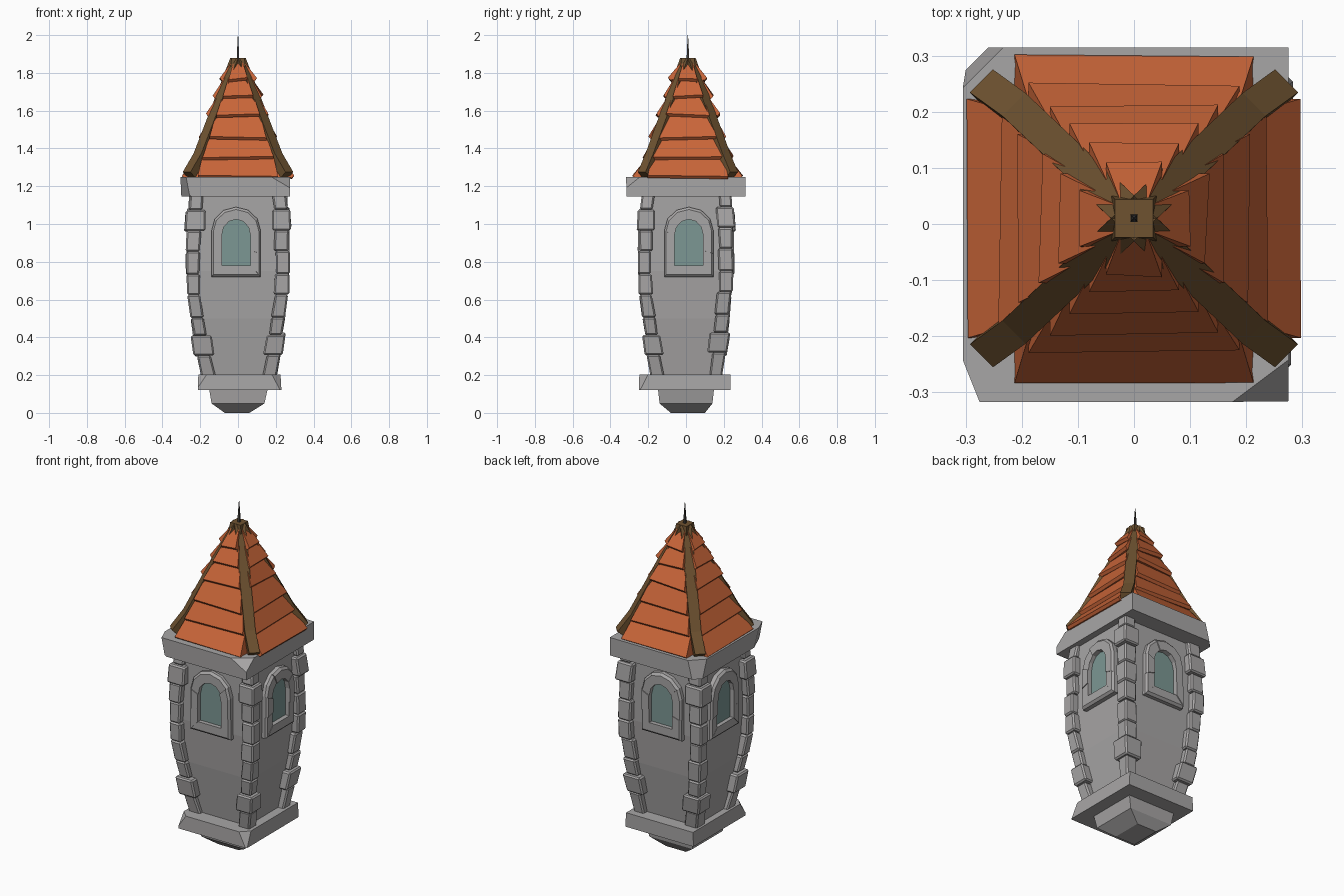
import bpy, bmesh, math, random
from mathutils import Matrix, Vector

random.seed(4)
cube = bpy.data.objects.get("Cube")
if cube:
    bpy.data.objects.remove(cube, do_unlink=True)


def material(name, r, g, b):
    m = bpy.data.materials.new(name)
    m.use_nodes = True
    m.diffuse_color = (r, g, b, 1)
    m.node_tree.nodes["Principled BSDF"].inputs["Base Color"].default_value = (r, g, b, 1)
    return m


STONE = material("grey stone", 0.39, 0.38, 0.38)
TILE = material("orange tile", 0.58, 0.13, 0.04)
WOOD = material("brown wood", 0.156, 0.085, 0.03)
GLASS = material("teal glass", 0.2, 0.31, 0.295)
IRON = material("dark iron", 0.05, 0.045, 0.04)


def loft(bm, rings):
    """Skin a run of equal closed rings and cap both ends."""
    loops = [[bm.verts.new(p) for p in ring] for ring in rings]
    n = len(loops[0])
    for a, b in zip(loops, loops[1:]):
        for i in range(n):
            j = (i + 1) % n
            bm.faces.new((a[i], a[j], b[j], b[i]))
    bm.faces.new(loops[0])
    bm.faces.new(loops[-1])


def finish(name, bm, mat, bevel=0):
    bmesh.ops.recalc_face_normals(bm, faces=bm.faces[:])
    mesh = bpy.data.meshes.new(name)
    bm.to_mesh(mesh)
    bm.free()
    mesh.materials.append(mat)
    ob = bpy.data.objects.new(name, mesh)
    bpy.context.collection.objects.link(ob)
    if bevel:
        mod = ob.modifiers.new("worn edges", 'BEVEL')
        mod.width = bevel
        mod.segments = 1
    return ob


def rect(x0, x1, y0, y1, z):
    return [(x0, y0, z), (x1, y0, z), (x1, y1, z), (x0, y1, z)]


def square(h, z, ratio=0.92, cy=0):
    return rect(-h, h, cy - h * ratio, cy + h * ratio, z)


def jit(a):
    return random.uniform(-a, a)


def interp(table, z):
    for (z0, v0), (z1, v1) in zip(table, table[1:]):
        if z <= z1:
            return v0 + (v1 - v0) * (z - z0) / (z1 - z0)
    return table[-1][1]


# Tapered wall core
bm = bmesh.new()
loft(bm, [square(h, z) for z, h in ((0.15, 0.165), (0.5, 0.215), (0.75, 0.235), (1.17, 0.237))])
finish("tower_wall", bm, STONE)

# Bottom corbel
bm = bmesh.new()
loft(bm, [rect(-0.07, 0.06, -0.08, 0.1, 0), rect(-0.14, 0.14, -0.14, 0.14, 0.05),
          rect(-0.155, 0.16, -0.15, 0.15, 0.14)])
finish("bottom_corbel", bm, STONE)


# Stone slabs with chipped corners
def chipped_slab(name, lower, upper, chips):
    bm = bmesh.new()
    loft(bm, [lower, upper])
    for point, normal in chips:
        geom = bm.verts[:] + bm.edges[:] + bm.faces[:]
        cut = bmesh.ops.bisect_plane(bm, geom=geom, plane_co=point, plane_no=normal, clear_outer=True)
        edges = [e for e in cut["geom_cut"] if isinstance(e, bmesh.types.BMEdge)]
        bmesh.ops.contextual_create(bm, geom=edges)
    finish(name, bm, STONE)


chipped_slab("top_cornice",
             rect(-0.3, 0.275, -0.315, 0.315, 1.145), rect(-0.305, 0.275, -0.317, 0.315, 1.25),
             [((-0.27, 0.278, 1.25), (-1, 1, 0.25)),
              ((-0.29, -0.28, 1.25), (-1, -0.4, -0.2)),
              ((-0.3, -0.3, 1.18), (-0.7, -0.6, -0.8)),
              ((0.225, -0.28, 1.25), (0.6, -0.8, 1.0))])
chipped_slab("lower_ledge",
             rect(-0.213, 0.23, -0.25, 0.235, 0.12), rect(-0.21, 0.225, -0.247, 0.235, 0.203),
             [((-0.19, -0.225, 0.2), (-0.7, -0.7, 0.5)),
              ((0.215, -0.23, 0.17), (0.7, -0.7, 0.4))])

# Corner stones: stacked blocks, with two wide blocks per corner
OUTER = [(0.17, 0.195), (0.31, 0.222), (0.5, 0.25), (0.62, 0.265), (0.8, 0.273),
         (1.0, 0.268), (1.16, 0.256)]
SPLITS = [0.18, 0.31, 0.415, 0.51, 0.63, 0.74, 0.86, 0.97, 1.08, 1.16]
for label, sx, sy in (("front_right", -1, -1), ("front_left", 1, -1),
                      ("back_right", -1, 1), ("back_left", 1, 1)):
    bm = bmesh.new()
    shift = jit(0.012)
    for k, (z0, z1) in enumerate(zip(SPLITS, SPLITS[1:])):
        wide = k in (1, 7)
        proud = 0.014 if wide else jit(0.004)
        width = (0.105 if wide else 0.076) + jit(0.008)
        z0 += shift if k else 0
        z1 += shift if k < len(SPLITS) - 2 else 0
        rings = []
        for z in (z0, z1):
            o = interp(OUTER, z) + proud + jit(0.003)
            i = o - width + jit(0.004)
            ring = rect(i, o, i - 0.015, o * 0.925, z)
            rings.append([(sx * x, sy * y, c) for x, y, c in ring])
        loft(bm, rings)
    finish(label + "_corner_stones", bm, STONE, 0.008)

# Arched windows on all four sides
SIDES = (("front", 0, 0.25, -0.01), ("left", 1, 0.27, 0.015),
         ("back", 2, 0.25, 0.01), ("right", 3, 0.27, -0.015))


def arch(half, sill, spring, rise):
    pts = [(0, sill), (half, sill), (half, (sill + spring) / 2), (half, spring)]
    for k in range(1, 6):
        a = math.pi * k / 6
        pts.append((half * math.cos(a), spring + rise * math.sin(a)))
    return pts + [(-half, spring), (-half, (sill + spring) / 2), (-half, sill)]


outer = arch(0.13, 0.72, 0.965, 0.125)
inner = arch(0.076, 0.78, 0.94, 0.085)
BLOCKS = ((11, 0, 1), (1, 2), (2, 3, 4), (4, 5, 6, 7), (7, 8, 9), (9, 10), (10, 11))
for label, turn, depth, cu in SIDES:
    spin = Matrix.Rotation(turn * math.pi / 2, 3, 'Z')

    def at(u, d, z):
        return spin @ Vector((u + cu, -d, z))

    bm = bmesh.new()
    for block in BLOCKS:
        d = depth + jit(0.004)
        loft(bm, [[at(outer[i][0], 0.19, outer[i][1]), at(outer[i][0], d - 0.012, outer[i][1]),
                   at(outer[i][0] * 0.93, d, outer[i][1] * 0.93 + 0.063),
                   at(inner[i][0], d, inner[i][1]), at(inner[i][0], 0.19, inner[i][1])]
                  for i in block])
    finish(label + "_window_frame", bm, STONE)
    bm = bmesh.new()
    plate = depth - 0.026
    loft(bm, [[at(u * 1.03, d, z) for u, z in inner] for d in (plate, plate - 0.009)])
    finish(label + "_window_glass", bm, GLASS)

# Roof core
CY = 0.01
bm = bmesh.new()
loft(bm, [square(0.235, 1.24, 1, CY), square(0.19, 1.35, 1, CY), square(0.012, 1.87, 1, CY)])
finish("roof_core", bm, TILE)

# Overlapping tile courses: height, reach, half width
COURSES = [(1.245, 0.293, 0.213), (1.345, 0.24, 0.188), (1.45, 0.205, 0.15), (1.57, 0.165, 0.115),
           (1.67, 0.13, 0.08), (1.76, 0.1, 0.05), (1.86, 0.05, 0.02)]
for label, turn, _, _ in SIDES:
    spin = Matrix.Rotation(turn * math.pi / 2, 3, 'Z')
    bm = bmesh.new()
    for (z0, d0, w0), (z1, d1, w1) in zip(COURSES, COURSES[1:]):
        tilt = jit(0.007)
        rings = []
        for s in (-1, 1):
            z, d = z0 + s * tilt, d0 + jit(0.006)
            top = d1 - 0.03
            section = [(w0, d, z + 0.01), (w0, d - 0.012, z - 0.004), (w0, d - 0.06, z + 0.005),
                       (w1, top - 0.02, z1 + 0.01), (w1, top, z1 + 0.015)]
            rings.append([spin @ Vector((s * w, -r, h)) + Vector((0, CY, 0)) for w, r, h in section])
        loft(bm, rings)
    finish(label + "_roof_tiles", bm, TILE)

# Flared hip beams
bm = bmesh.new()
for sx in (-1, 1):
    for sy in (-1, 1):
        side = Vector((-sy, sx, 0)).normalized() * 0.029
        drop = Vector((sx * 0.025, sy * 0.025, 0.03))
        path = [Vector((sx * x, sy * y + CY, z)) for x, y, z in
                ((0.272, 0.245, 1.275), (0.214, 0.203, 1.375), (0.02, 0.02, 1.88))]
        loft(bm, [[p - side, p + side, p + side - drop, p - side - drop] for p in path])
finish("roof_hip_beams", bm, WOOD)

bm = bmesh.new()
loft(bm, [square(0.04, 1.83, 1, CY), square(0.034, 1.88, 1, CY)])
finish("roof_peak_block", bm, WOOD)

# Thin spike on the peak
bm = bmesh.new()
loft(bm, [square(0.007, 1.87, 1, CY), square(0.005, 1.92, 1, CY), square(0.001, 2.0, 1, CY)])
finish("roof_spike", bm, IRON)
